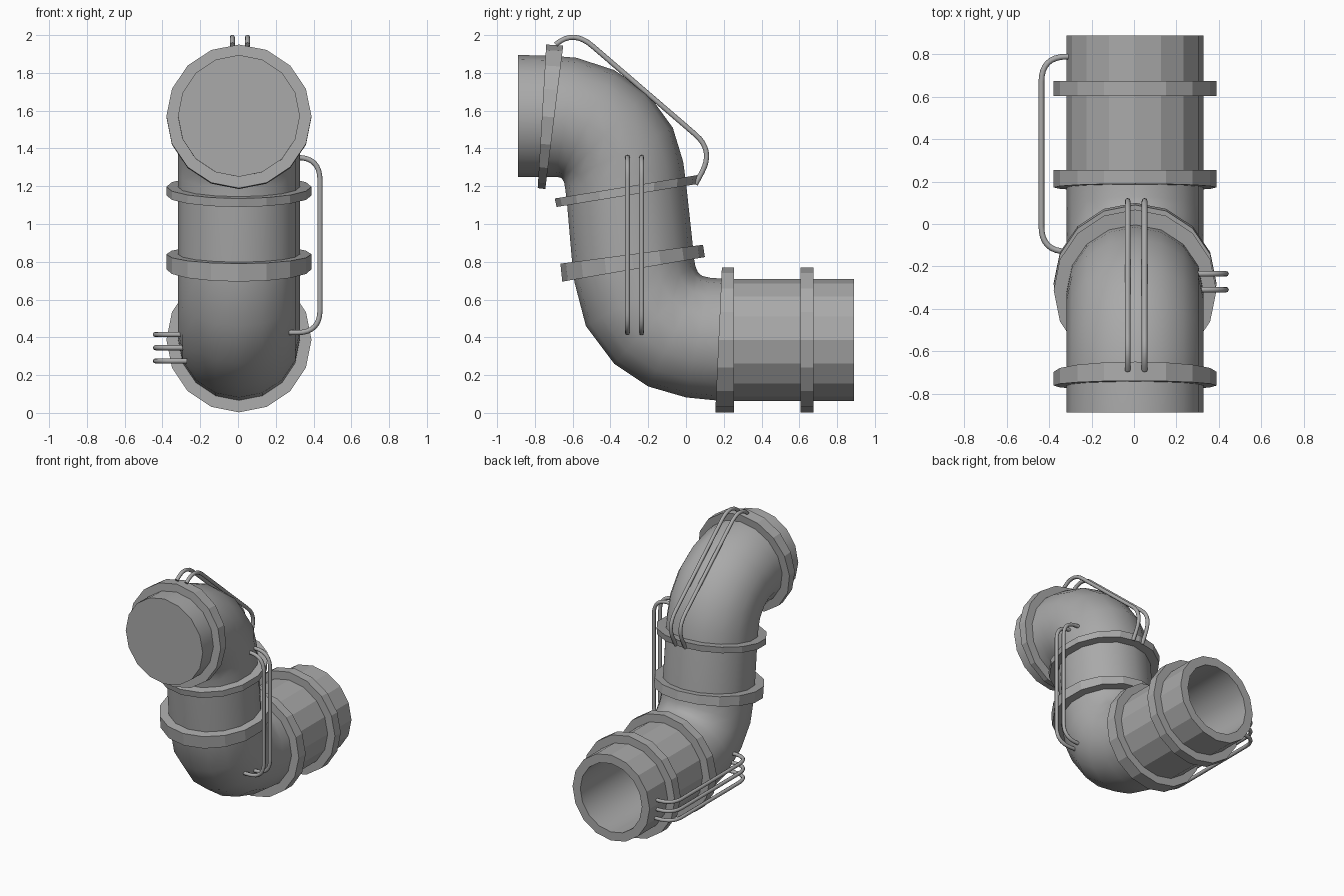
import bpy, bmesh, math
from mathutils import Vector

if "Cube" in bpy.data.objects:
    bpy.data.objects.remove(bpy.data.objects["Cube"])

CX, SIDES = 0.005, 16
GREY = bpy.data.materials.new("dark_grey")
GREY.diffuse_color = (0.4, 0.4, 0.4, 1)
GREY.use_nodes = True
GREY.node_tree.nodes["Principled BSDF"].inputs["Base Color"].default_value = GREY.diffuse_color


def add(name, data):
    data.materials.append(GREY)
    bpy.context.collection.objects.link(bpy.data.objects.new(name, data))


def loop(sec, rx, k=1.0):
    """16-sided elliptical loop across the line (y1,z1)-(y2,z2)."""
    a, b = Vector(sec[:2]), Vector(sec[2:])
    c, h = (a + b) / 2, (b - a) / 2 * k
    pts = []
    for i in range(SIDES):
        t = 2 * math.pi * i / SIDES
        p = c + h * math.cos(t)
        pts.append((CX + rx * k * math.sin(t), p.x, p.y))
    return pts


def loft(name, loops, smooth=(), closed=False):
    bm = bmesh.new()
    rows = [[bm.verts.new(p) for p in lp] for lp in loops]
    n = len(rows)
    for j in range(n if closed else n - 1):
        r, s = rows[j], rows[(j + 1) % n]
        for i in range(SIDES):
            k = (i + 1) % SIDES
            f = bm.faces.new((r[i], r[k], s[k], s[i]))
            f.smooth = j in smooth
    if not closed:
        bm.faces.new(rows[0])
        bm.faces.new(rows[-1])
    bmesh.ops.recalc_face_normals(bm, faces=bm.faces)
    me = bpy.data.meshes.new(name)
    bm.to_mesh(me)
    bm.free()
    add(name, me)


def rod(name, corners, fillet):
    """Thin round bar through corner points with rounded bends."""
    c = [Vector(p) for p in corners]
    pts = [c[0]]
    for p, q, r in zip(c, c[1:], c[2:]):
        a = q + (p - q).normalized() * min(fillet, (p - q).length * 0.95)
        b = q + (r - q).normalized() * min(fillet, (r - q).length * 0.95)
        for i in range(9):
            t = i / 8
            pts.append(a * (1 - t) ** 2 + q * 2 * t * (1 - t) + b * t * t)
    pts.append(c[-1])
    cu = bpy.data.curves.new(name, 'CURVE')
    cu.dimensions = '3D'
    cu.bevel_depth, cu.bevel_resolution, cu.use_fill_caps = 0.0135, 2, True
    sp = cu.splines.new('POLY')
    sp.points.add(len(pts) - 1)
    for v, p in zip(sp.points, pts):
        v.co = (*p, 1)
    add(name, cu)


# Pipe body: front cap, upper elbow, middle, lower elbow, open rear end
body = [
    (-0.89, 1.25, -0.89, 1.895), (-0.74, 1.25, -0.70, 1.89),
    (-0.69, 1.25, -0.58, 1.88), (-0.665, 1.246, -0.38, 1.815),
    (-0.655, 1.238, -0.205, 1.695), (-0.645, 1.22, -0.07, 1.51),
    (-0.64, 1.19, -0.015, 1.33), (-0.63, 1.11, 0.0, 1.22),
    (-0.598, 0.74, 0.04, 0.85), (-0.59, 0.69, 0.042, 0.82),
    (-0.53, 0.46, 0.05, 0.775), (-0.38, 0.26, 0.063, 0.745),
    (-0.20, 0.14, 0.085, 0.725), (0.0, 0.082, 0.13, 0.715),
    (0.20, 0.062, 0.20, 0.71), (0.89, 0.062, 0.89, 0.71),
]
outer = [loop(s, 0.323) for s in body]
bore = [loop(s, 0.323, 0.8) for s in reversed(body[8:])]
smooth = set(range(14)) | set(range(16, 24))
loft("bent_pipe", outer + bore, smooth)

# Collars: the two edge sections of each wedge-shaped band
collars = {
    "rear_collar": ((0.605, 0.003, 0.605, 0.77), (0.675, 0.003, 0.675, 0.77)),
    "lower_elbow_rear_collar": ((0.155, 0.003, 0.19, 0.77), (0.255, 0.003, 0.255, 0.77)),
    "lower_elbow_top_collar": ((-0.655, 0.695, 0.1, 0.825), (-0.665, 0.79, 0.09, 0.89)),
    "upper_elbow_bottom_collar": ((-0.685, 1.09, 0.06, 1.212), (-0.695, 1.135, 0.068, 1.26)),
    "front_collar": ((-0.785, 1.19, -0.74, 1.95), (-0.745, 1.185, -0.65, 1.945)),
}
for name, (a, b) in collars.items():
    loft(name, [loop(a, 0.384), loop(b, 0.384), loop(b, 0.384, 0.8), loop(a, 0.384, 0.8)],
         closed=True)

# Pair of bars over the top elbow
for i, x in enumerate((-0.03, 0.05)):
    rod(f"top_bar_{i}", [(x, -0.69, 1.95), (x, -0.595, 2.028),
                         (x, 0.147, 1.39), (x, 0.05, 1.21)], 0.13)
# Pair of upright bars on the right side
for i, y in enumerate((-0.31, -0.235)):
    rod(f"side_bar_{i}", [(0.27, y, 0.425), (0.434, y, 0.425),
                          (0.434, y, 1.352), (0.28, y, 1.352)], 0.12)
# Three level bars along the left of the lower pipe
for i, z in enumerate((0.275, 0.345, 0.415)):
    rod(f"lower_bar_{i}", [(-0.28, 0.79, z), (-0.437, 0.79, z),
                           (-0.437, -0.13, z), (-0.27, -0.13, z)], 0.12)
